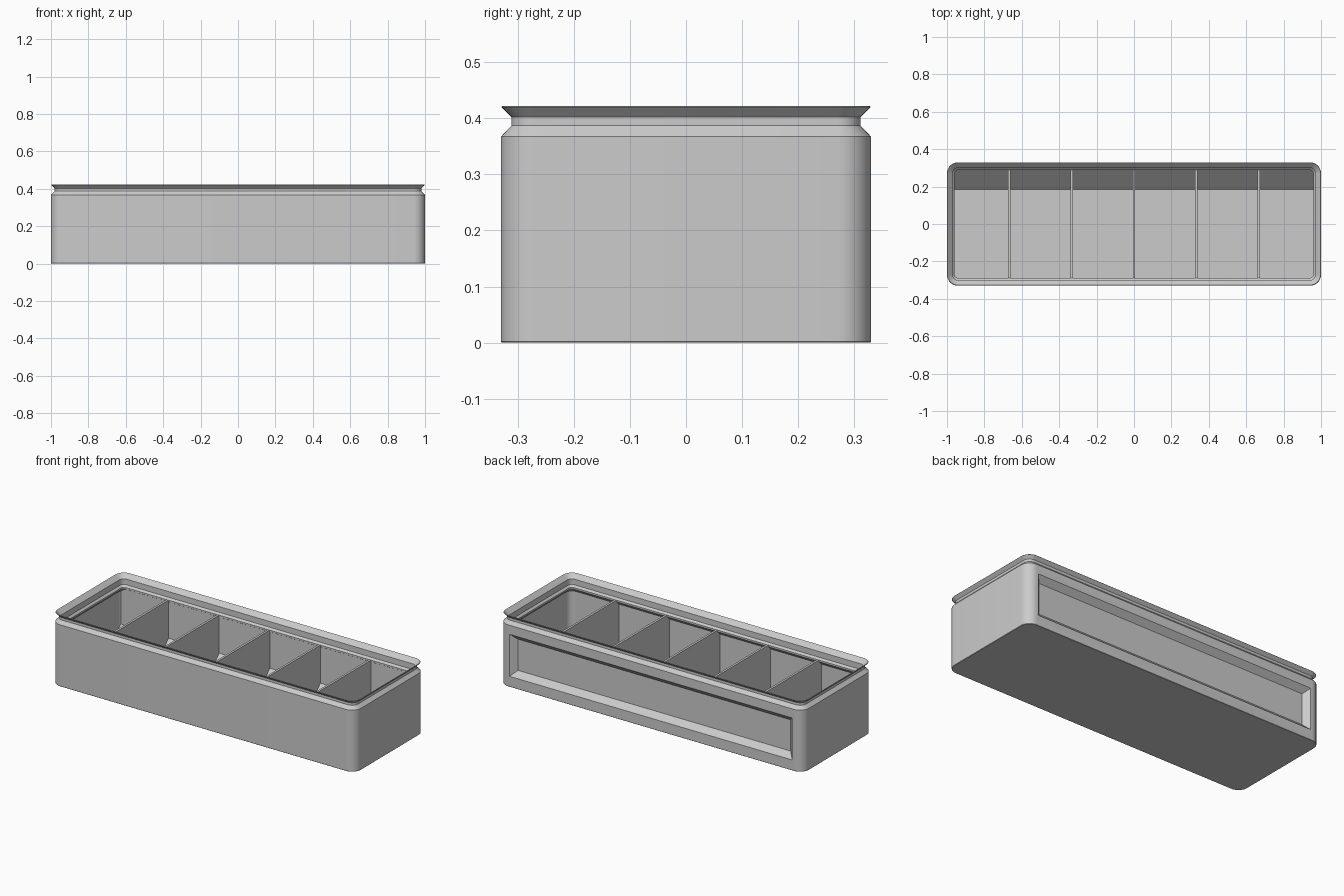
import bpy
import bmesh
from math import cos, sin, pi

if "Cube" in bpy.data.objects:
    bpy.data.objects.remove(bpy.data.objects["Cube"])

HX, HY, RADIUS = 1.0, 0.33, 0.06
FLOOR, INNER_BACK, DIVIDER_TOP = 0.02, 0.29, 0.352

grey = bpy.data.materials.new("plain_grey")
grey.use_nodes = True
grey.diffuse_color = (0.6, 0.6, 0.6, 1)
grey.node_tree.nodes["Principled BSDF"].inputs["Base Color"].default_value = (0.6, 0.6, 0.6, 1)


def make_object(name, bm):
    bmesh.ops.recalc_face_normals(bm, faces=bm.faces)
    mesh = bpy.data.meshes.new(name)
    bm.to_mesh(mesh)
    bm.free()
    obj = bpy.data.objects.new(name, mesh)
    bpy.context.collection.objects.link(obj)
    mesh.materials.append(grey)
    return obj


def loft(name, rings):
    """Bridge equal-length rings of points and cap both ends."""
    bm = bmesh.new()
    loops = [[bm.verts.new(p) for p in ring] for ring in rings]
    n = len(loops[0])
    for a, b in zip(loops, loops[1:]):
        for i in range(n):
            j = (i + 1) % n
            bm.faces.new((a[i], a[j], b[j], b[i]))
    bm.faces.new(loops[0])
    bm.faces.new(loops[-1])
    return make_object(name, bm)


def rounded_ring(inset, z, steps=10):
    r = max(RADIUS - inset, 0.005)
    cx, cy = HX - inset - r, HY - inset - r
    ring = []
    for k, (sx, sy) in enumerate(((1, 1), (-1, 1), (-1, -1), (1, -1))):
        for i in range(steps + 1):
            a = (k + i / steps) * pi / 2
            ring.append((sx * cx + r * cos(a), sy * cy + r * sin(a), z))
    return ring


def box_ring(hx, y, z0, z1):
    return [(-hx, y, z0), (hx, y, z0), (hx, y, z1), (-hx, y, z1)]


def smooth(obj):
    bpy.ops.object.select_all(action="DESELECT")
    obj.select_set(True)
    bpy.context.view_layer.objects.active = obj
    bpy.ops.object.shade_smooth_by_angle(angle=pi / 7)


# Tray shell: outside wall, grooved neck, flared stacking lip, then inside down to the floor
profile = [
    (0.002, 0), (0, 0.002), (0, 0.367), (0.019, 0.387), (0.019, 0.402),
    (0.001, 0.42), (0.003, 0.422), (0.006, 0.421), (0.03, 0.397),
    (0.03, 0.363), (0.041, 0.352), (0.041, 0.342), (0.019, 0.32), (0.019, FLOOR),
]
tray = loft("tray_shell", [rounded_ring(inset, z) for inset, z in profile])

# Thick rear wall with a sloped foot inside the bins
section = [(0.315, 0.01), (0.185, 0.01), (0.185, FLOOR), (INNER_BACK, 0.125),
           (INNER_BACK, 0.353), (0.315, 0.353)]
rear = loft("rear_inner_wall", [[(x, y, z) for y, z in section] for x in (-0.975, 0.975)])

# Bevelled label recess in the rear face
depth, over = 0.032, 0.01
half, low, high = 0.93, 0.063, 0.313
cutter = loft("recess_cutter", [
    box_ring(half + over, HY + over, low - over, high + over),
    box_ring(half - depth, HY - depth, low + depth, high - depth),
])
cutter.hide_render = True
for obj in (tray, rear):
    cut = obj.modifiers.new("recess", "BOOLEAN")
    cut.operation = "DIFFERENCE"
    cut.solver = "EXACT"
    cut.object = cutter
    graph = bpy.context.evaluated_depsgraph_get()
    cut_mesh = bpy.data.meshes.new_from_object(obj.evaluated_get(graph))
    obj.modifiers.clear()
    obj.data = cut_mesh
    smooth(obj)
bpy.data.objects.remove(cutter)

# Five dividers making six equal bins
for i in range(1, 6):
    x = -HX + i * HX / 3
    t = 0.0065
    loft(f"divider_{i}", [
        [(x - t, y, z), (x + t, y, z), (x + t, y, top), (x - t, y, top)]
        for y, z, top in ((-0.313, 0.015, DIVIDER_TOP), (INNER_BACK + 0.003, 0.015, DIVIDER_TOP))
    ])
